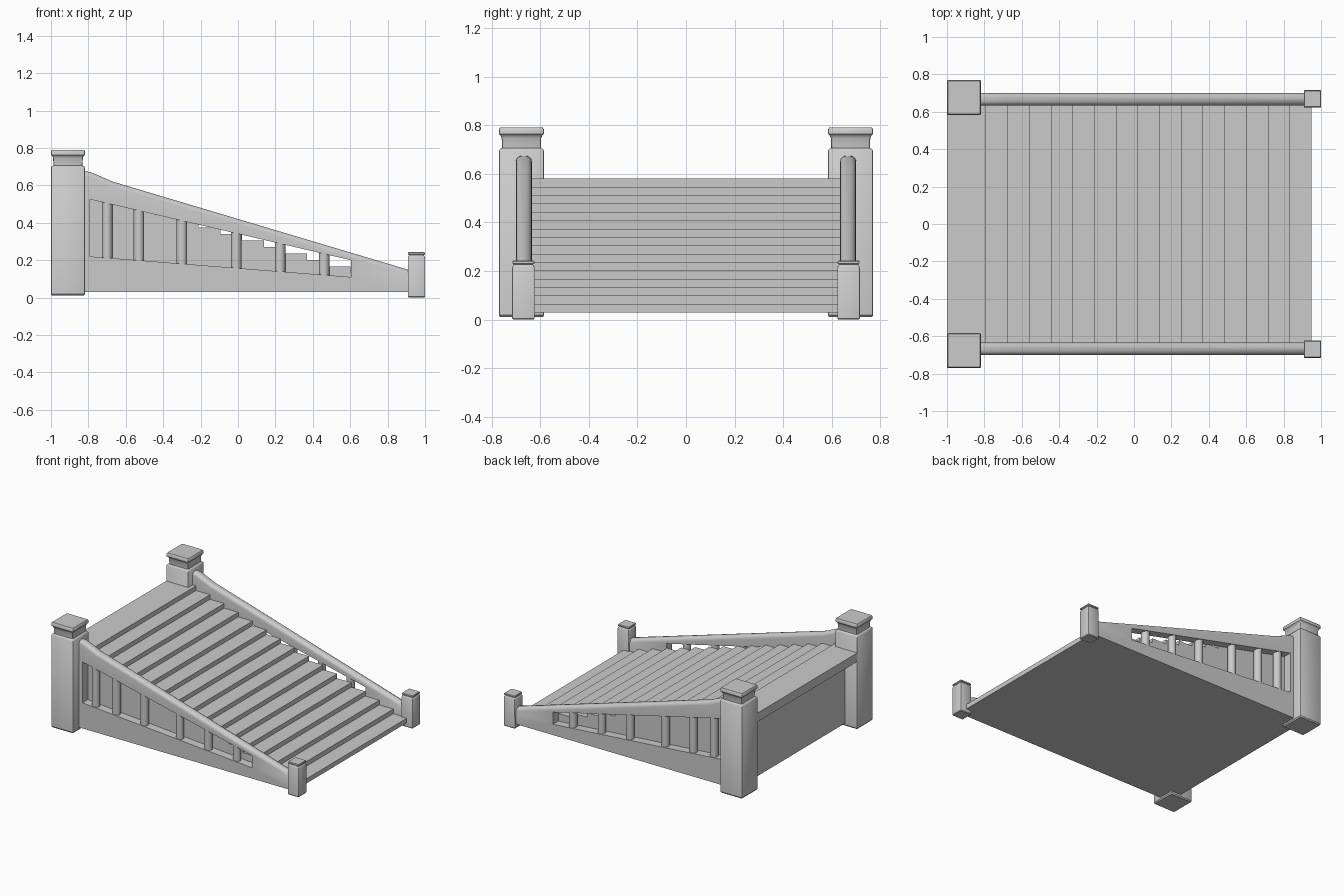
import bpy, bmesh

if "Cube" in bpy.data.objects:
    bpy.data.objects.remove(bpy.data.objects["Cube"])


def finish(bm, name, smooth=True):
    bmesh.ops.recalc_face_normals(bm, faces=bm.faces[:])
    me = bpy.data.meshes.new(name)
    bm.to_mesh(me)
    bm.free()
    ob = bpy.data.objects.new(name, me)
    bpy.context.collection.objects.link(ob)
    if smooth:
        bpy.ops.object.select_all(action='DESELECT')
        ob.select_set(True)
        bpy.context.view_layer.objects.active = ob
        bpy.ops.object.shade_smooth_by_angle(angle=0.6)
    return ob


def extrude_y(bm, faces, depth):
    res = bmesh.ops.extrude_face_region(bm, geom=faces, use_keep_orig=True)
    verts = [v for v in res['geom'] if isinstance(v, bmesh.types.BMVert)]
    bmesh.ops.translate(bm, verts=verts, vec=(0, depth, 0))


def post(name, cx, cy, hx, hy, profile, bevel):
    # square rings lofted from (inset, height) pairs, vertical corners softened
    bm = bmesh.new()
    rings = [[bm.verts.new((cx + sx * (hx - i), cy + sy * (hy - i), z))
              for sx, sy in ((-1, -1), (1, -1), (1, 1), (-1, 1))] for i, z in profile]
    uprights = []
    for a, b in zip(rings, rings[1:]):
        for k in range(4):
            bm.faces.new((a[k], a[(k + 1) % 4], b[(k + 1) % 4], b[k]))
            uprights.append(bm.edges.get((a[k], b[k])))
    bm.faces.new(rings[0])
    bm.faces.new(rings[-1])
    bmesh.ops.bevel(bm, geom=uprights, offset=bevel, segments=2, profile=0.5, affect='EDGES')
    return finish(bm, name)


# Stair body: sawtooth profile with overhanging top landing
STEPS, RUN, RISE = 16, 0.116, 0.55 / 16
pts = [(-1, 0.58), (-1, 0.515), (-0.9, 0.515), (-0.9, 0.03)]
for i in range(STEPS):
    x = 0.95 - RUN * i
    pts += [(x, 0.03 + RISE * i), (x, 0.03 + RISE * (i + 1))]
bm = bmesh.new()
face = bm.faces.new([bm.verts.new((x, -0.637, z)) for x, z in pts])
extrude_y(bm, [face], 1.274)
finish(bm, "stair_steps", smooth=False)

# Side opening limits, shared by frames and balusters
X0, X1 = -0.79, 0.605


def lower(x):
    return 0.22 + (0.11 - 0.22) * (x - X0) / (X1 - X0)


def upper(x):
    return 0.525 + (0.20 - 0.525) * (x - X0) / (X1 - X0)


BIG = [(0.006, 0.01), (0, 0.018), (0, 0.695), (0.006, 0.703), (0.014, 0.706), (0.012, 0.745),
       (0.008, 0.757), (0.001, 0.763), (0, 0.782), (0.005, 0.79)]
SMALL = [(0.004, 0.0), (0, 0.005), (0, 0.215), (0.004, 0.223), (0.007, 0.227),
         (0.001, 0.231), (0.001, 0.239), (0.004, 0.243)]

for s, side in ((-1, "front"), (1, "back")):
    # Sloping side frame with a rounded handrail
    bm = bmesh.new()
    y0 = s * 0.667 - 0.0325
    outer = [bm.verts.new((x, y0, z)) for x, z in
             ((-0.84, 0.03), (0.93, 0.03), (0.93, 0.143), (-0.67, 0.62), (-0.79, 0.672), (-0.84, 0.676))]
    inner = [bm.verts.new((x, y0, z)) for x, z in
             ((X0, lower(X0)), (X1, lower(X1)), (X1, upper(X1)), (X0, upper(X0)))]
    o, n = outer, inner
    faces = [bm.faces.new(f) for f in ((o[0], o[1], n[1], n[0]), (o[1], o[2], n[2], n[1]),
                                       (o[2], o[3], o[4], n[3], n[2]), (o[4], o[5], o[0], n[0], n[3]))]
    extrude_y(bm, faces, 0.065)
    top = []
    for e in bm.edges:
        a, b = (v.co for v in e.verts)
        if abs(a.y - b.y) < 1e-4 and all(
                any((c.xz - v.co.xz).length < 1e-4 for v in outer[2:]) for c in (a, b)):
            top.append(e)
    bmesh.ops.bevel(bm, geom=top, offset=0.024, segments=4, profile=0.5, affect='EDGES')
    finish(bm, side + "_rail_frame")

    # Balusters inside the opening
    for k, x in enumerate((-0.70, -0.53, -0.30, -0.01, 0.225, 0.46)):
        z0, z1 = lower(x) - 0.01, upper(x) + 0.015
        bpy.ops.mesh.primitive_cylinder_add(vertices=16, radius=0.028, depth=z1 - z0,
                                            location=(x, s * 0.667, (z0 + z1) / 2))
        bpy.context.object.name = f"{side}_baluster_{k + 1}"
        bpy.ops.object.shade_smooth_by_angle(angle=0.6)

    # Newel posts
    post(side + "_tall_post", -0.909, s * 0.677, 0.091, 0.093, BIG, 0.006)
    post(side + "_short_post", 0.954, s * 0.669, 0.046, 0.046, SMALL, 0.004)
